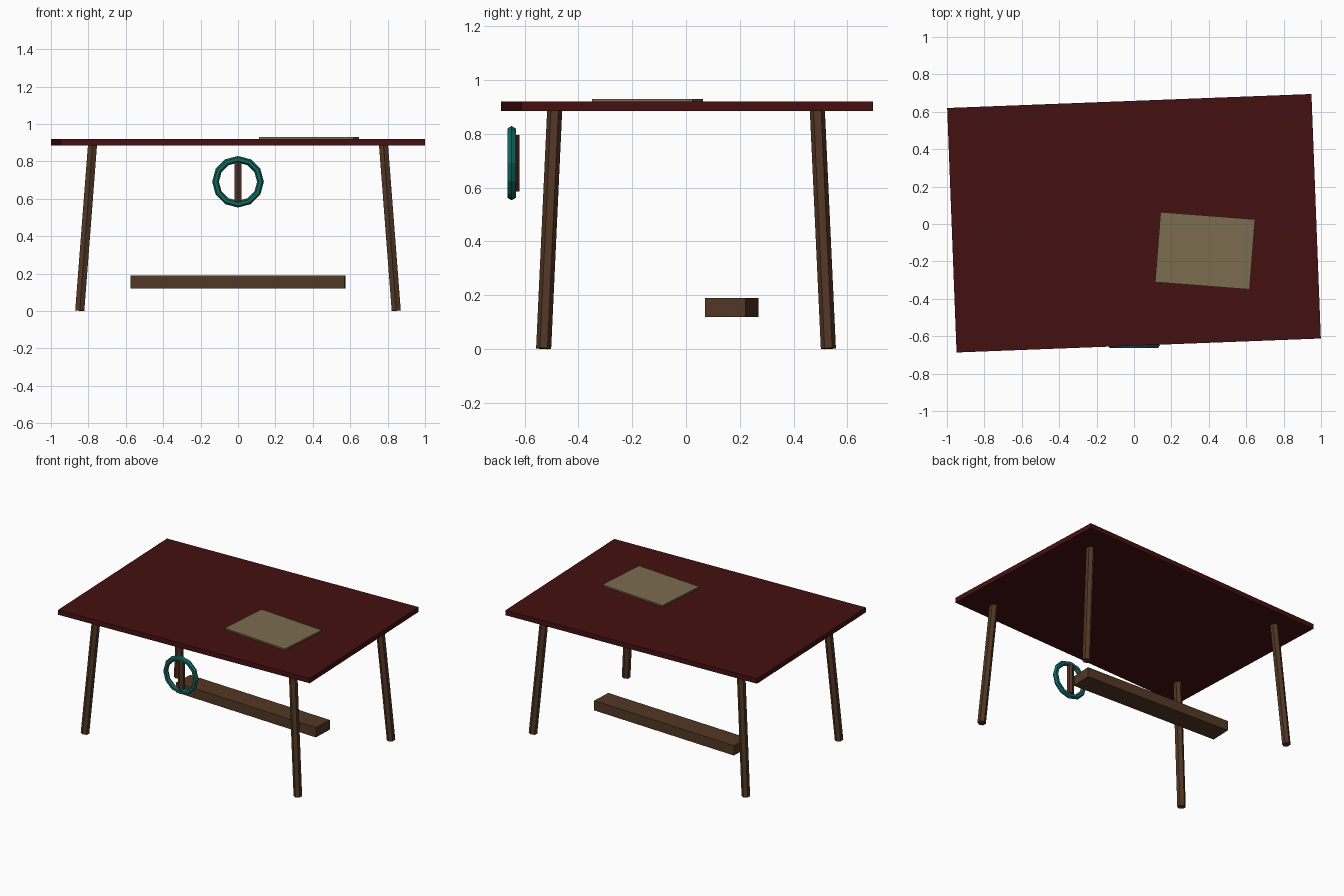
import bpy, math
from mathutils import Vector

if "Cube" in bpy.data.objects:
    bpy.data.objects.remove(bpy.data.objects["Cube"])


def mat(name, r, g, b):
    m = bpy.data.materials.new(name)
    m.diffuse_color = (r, g, b, 1)
    m.use_nodes = True
    m.node_tree.nodes["Principled BSDF"].inputs["Base Color"].default_value = m.diffuse_color
    return m


red = mat("dark red", 0.060, 0.005, 0.0052)
wood = mat("brown wood", 0.085, 0.038, 0.018)
paper = mat("tan paper", 0.200, 0.150, 0.078)
teal = mat("teal", 0.006, 0.130, 0.115)


def finish(name, material):
    ob = bpy.context.object
    ob.name = name
    ob.data.materials.append(material)
    return ob


def box(name, center, size, angle, material):
    bpy.ops.mesh.primitive_cube_add(size=1, location=center,
                                    rotation=(0, 0, math.radians(angle)))
    bpy.context.object.scale = size
    return finish(name, material)


def rod(name, a, b, radius, material):
    # six-sided rod between two points
    a, b = Vector(a), Vector(b)
    d = b - a
    bpy.ops.mesh.primitive_cylinder_add(vertices=6, radius=radius, depth=d.length,
                                        location=(a + b) / 2)
    ob = bpy.context.object
    ob.rotation_mode = 'QUATERNION'
    ob.rotation_quaternion = Vector((0, 0, 1)).rotation_difference(d)
    return finish(name, material)


# slightly turned table top and the sheet on it
box("table_top", (0, 0.004, 0.9025), (1.949, 1.308, 0.035), 2.2, red)
box("sheet", (0.38, -0.143, 0.925), (0.507, 0.376, 0.010), -4.4, paper)

# splayed legs
for sx, side in ((-1, "left"), (1, "right")):
    for sy, end in ((-1, "front"), (1, "back")):
        rod(f"{end}_{side}_leg", (sx * 0.846, sy * 0.529, 0.002),
            (sx * 0.778, sy * 0.488, 0.888), 0.028, wood)

# low foot rail
box("foot_rail", (0, 0.17, 0.155), (1.144, 0.15, 0.07), -2.4, wood)

# hand wheel with its upright bar
bpy.ops.mesh.primitive_torus_add(major_segments=12, minor_segments=6,
                                 major_radius=0.12, minor_radius=0.018,
                                 location=(0, -0.648, 0.691),
                                 rotation=(math.pi / 2, 0, 0))
finish("wheel_ring", teal)
rod("wheel_bar", (0, -0.641, 0.585), (0, -0.641, 0.796), 0.022, wood)
